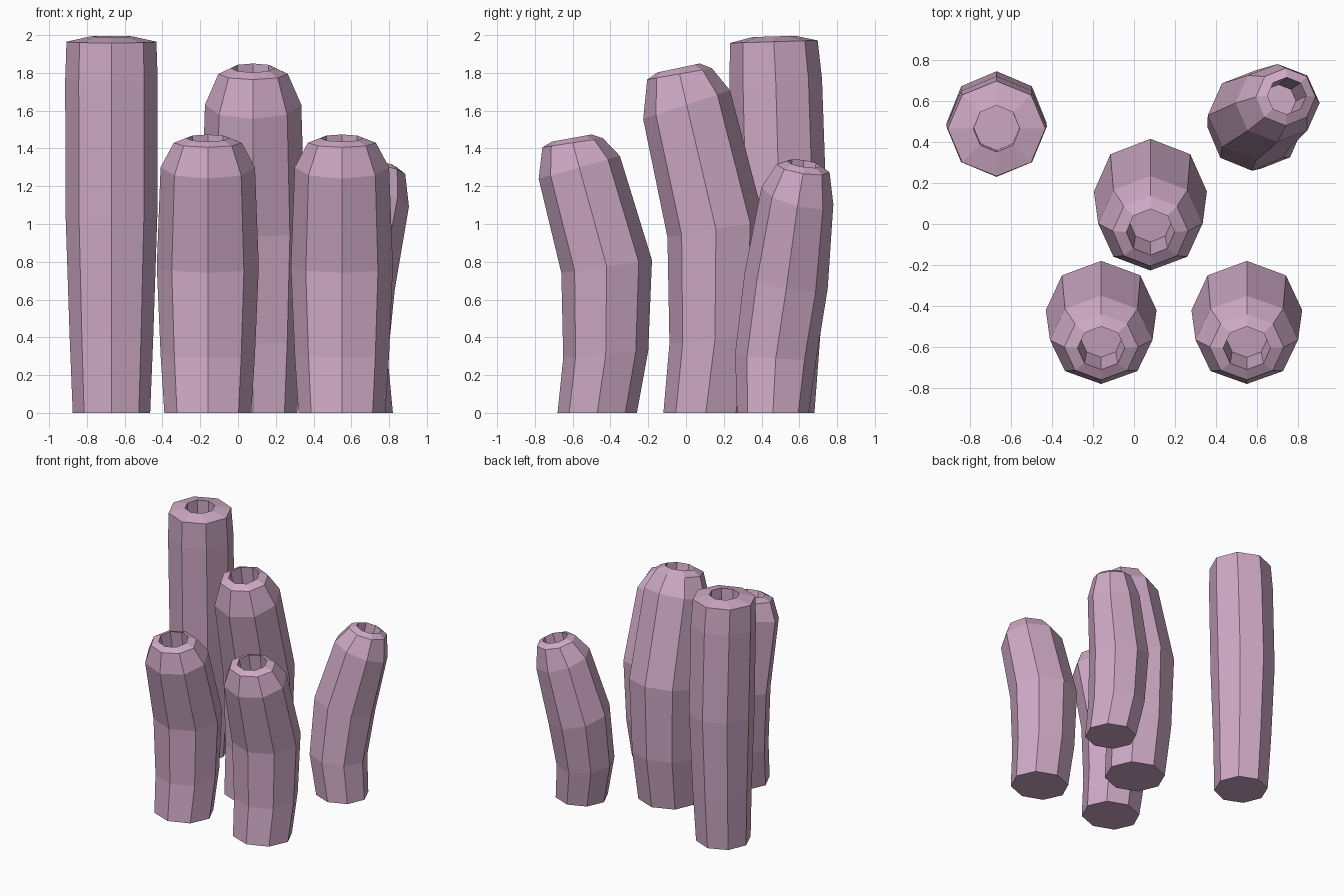
import bpy, bmesh
from math import cos, sin, tau
from mathutils import Vector

cube = bpy.data.objects.get("Cube")
if cube:
    bpy.data.objects.remove(cube)

# Single flat colour
PINK = (0.62, 0.40, 0.56, 1.0)
pink = bpy.data.materials.new("dusty pink")
pink.use_nodes = True
pink.diffuse_color = PINK
bsdf = pink.node_tree.nodes["Principled BSDF"]
bsdf.inputs["Base Color"].default_value = PINK
bsdf.inputs["Roughness"].default_value = 0.8

SIDES = 8


def tube(name, rings, location=(0, 0, 0), scale=(1, 1, 1)):
    """Skin tilted eight-sided rings, given as centre, radii, slopes, and cap both ends."""
    bm = bmesh.new()
    loops = []
    for (cx, cy, cz), (rx, ry), (sx, sy) in rings:
        loop = []
        for i in range(SIDES):
            a = tau * i / SIDES
            dx, dy = rx * cos(a), ry * sin(a)
            co = Vector((cx + dx, cy + dy, cz + sx * dx + sy * dy))
            loop.append(bm.verts.new(co * Vector(scale)))
        loops.append(loop)
    for low, high in zip(loops, loops[1:]):
        for i in range(SIDES):
            j = (i + 1) % SIDES
            bm.faces.new((low[i], low[j], high[j], high[i]))
    bm.faces.new(loops[0][::-1])
    bm.faces.new(loops[-1])
    mesh = bpy.data.meshes.new(name)
    bm.to_mesh(mesh)
    bm.free()
    mesh.materials.append(pink)
    obj = bpy.data.objects.new(name, mesh)
    obj.location = location
    bpy.context.collection.objects.link(obj)


# Tube that bends towards the front: base, belly, shoulder, rim, hole and hole floor
bent = [
    ((0, 0, 0), (.23, .21), (0, 0)),
    ((0, .045, .31), (.25, .225), (0, .08)),
    ((0, .05, .775), (.27, .24), (0, .14)),
    ((0, -.095, 1.30), (.25, .215), (0, .28)),
    ((0, -.13, 1.43), (.18, .16), (0, .15)),
    ((0, -.135, 1.455), (.115, .105), (0, .18)),
    ((0, -.09, 1.23), (.10, .09), (0, .18)),
]
tube("front_right_tube", bent, (-.16, -.47, 0))
tube("front_left_tube", bent, (.55, -.47, 0))
tube("middle_tube", bent, (.08, .105, 0), (1.02, 1.07, 1.255))

# Tall straight tube
tube("tall_tube", [
    ((0, -.01, 0), (.205, .205), (0, 0)),
    ((0, .005, .42), (.222, .222), (0, .02)),
    ((0, .01, 1.05), (.243, .25), (0, .03)),
    ((0, -.01, 1.76), (.245, .245), (0, .04)),
    ((0, -.02, 1.965), (.238, .232), (0, .03)),
    ((0, -.02, 1.993), (.113, .113), (0, .03)),
    ((0, -.015, 1.70), (.11, .11), (0, .03)),
], (-.67, .485, 0))

# Short tube that bends outwards and back
tube("side_tube", [
    ((.62, .46, 0), (.20, .19), (0, 0)),
    ((.575, .475, .30), (.218, .215), (-.06, -.06)),
    ((.595, .53, .70), (.235, .22), (-.2, -.2)),
    ((.70, .59, 1.15), (.205, .19), (-.28, -.24)),
    ((.74, .62, 1.295), (.145, .14), (-.2, -.15)),
    ((.745, .625, 1.32), (.095, .09), (-.2, -.15)),
    ((.705, .60, 1.12), (.085, .08), (-.2, -.15)),
], (0, 0, 0))
